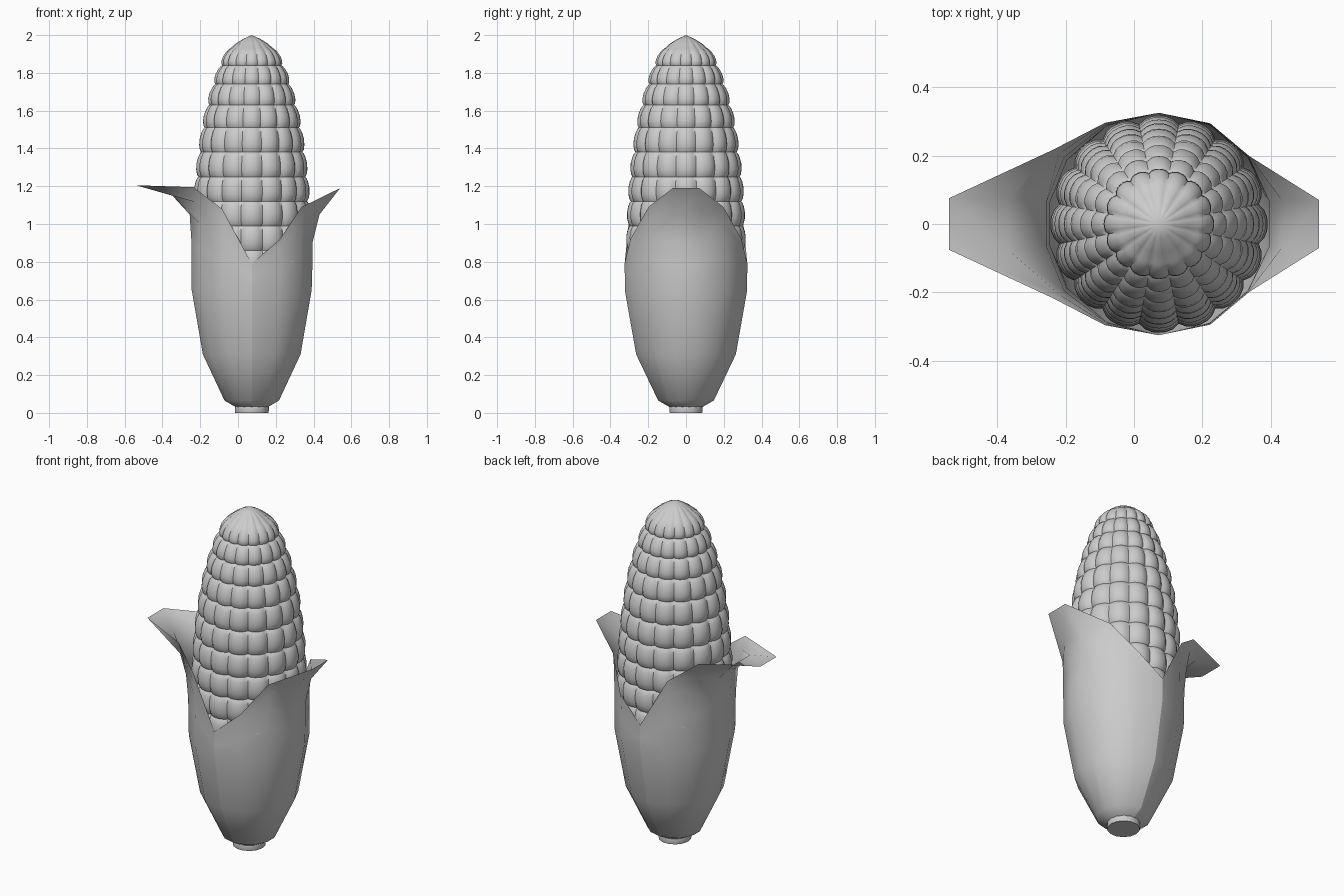
import bpy, math
from math import sin, cos, pi, radians

cube = bpy.data.objects.get("Cube")
if cube:
    bpy.data.objects.remove(cube, do_unlink=True)

CX = 0.073  # axis of the ear

grey = bpy.data.materials.new("plain grey")
grey.use_nodes = True
grey.diffuse_color = (0.6, 0.6, 0.6, 1)
grey.node_tree.nodes["Principled BSDF"].inputs["Base Color"].default_value = (0.6, 0.6, 0.6, 1)


def make(name, verts, faces, angle):
    mesh = bpy.data.meshes.new(name)
    mesh.from_pydata(verts, [], faces)
    mesh.materials.append(grey)
    obj = bpy.data.objects.new(name, mesh)
    bpy.context.collection.objects.link(obj)
    bpy.ops.object.select_all(action='DESELECT')
    obj.select_set(True)
    bpy.context.view_layer.objects.active = obj
    bpy.ops.object.mode_set(mode='EDIT')
    bpy.ops.mesh.select_all(action='SELECT')
    bpy.ops.mesh.normals_make_consistent(inside=False)
    bpy.ops.object.mode_set(mode='OBJECT')
    bpy.ops.object.shade_smooth_by_angle(angle=radians(angle))
    return obj


def grid_faces(rows, cols, closed):
    span = cols if closed else cols - 1
    return [(r * cols + c, r * cols + (c + 1) % cols,
             (r + 1) * cols + (c + 1) % cols, (r + 1) * cols + c)
            for r in range(rows - 1) for c in range(span)]


# Cob: rows of rounded kernels, each row between two grooves (height, radius)
grooves = [(0.6, 0.29), (0.73, 0.30), (0.86, 0.30), (0.99, 0.297), (1.12, 0.292),
           (1.25, 0.283), (1.38, 0.268), (1.51, 0.25), (1.63, 0.224),
           (1.74, 0.193), (1.84, 0.157), (1.93, 0.113)]
KERNELS, SEG = 16, 6
cols = KERNELS * SEG
profile = []
for (z0, r0), (z1, r1) in zip(grooves, grooves[1:]):
    for t in (0, 0.1, 0.3, 0.55, 0.8, 0.95):
        bulge = 0.018 * sin(pi * t) ** 0.6 if t else 0
        profile.append((z0 + (z1 - z0) * t, r0 + (r1 - r0) * t + bulge))
profile += [grooves[-1], (1.955, 0.085), (1.98, 0.045)]

verts = []
for z, r in profile:
    for c in range(cols):
        a = 2 * pi * c / cols - pi / 2
        u = abs((c % SEG) / SEG * 2 - 1)
        if c % SEG == 0:
            u = 1
        # kernels are centred on the front, so shift by half a kernel
        a += pi / KERNELS
        rr = r * (1 - 0.065 * u ** 2.5)
        verts.append((CX + rr * cos(a), rr * sin(a), z))
faces = grid_faces(len(profile), cols, True)
verts.append((CX, 0, 2.0))
last = (len(profile) - 1) * cols
faces += [(last + c, last + (c + 1) % cols, len(verts) - 1) for c in range(cols)]
faces.append(tuple(range(cols))[::-1])
make("cob", verts, faces, 50)

# Husk: two leaves that share the lower cup and open out at the tip
cup = [(0.03, 0.085), (0.065, 0.147), (0.31, 0.264), (0.65, 0.324)]


def husk_leaf(name, side, columns):
    """columns: (angle from the leaf axis, upper points as (z, radius, angle))."""
    full = [(-1, col) for col in reversed(columns)] + [(1, col) for col in columns]
    rows = []
    for z, r in cup:
        rows.append([(s * col[0], z, r) for s, col in full])
    for i in range(4):
        rows.append([(s * col[1][i][2], col[1][i][0], col[1][i][1]) for s, col in full])
    verts = [(CX + side * r * cos(radians(a)), r * sin(radians(a)), z)
             for row in rows for a, z, r in row]
    leaf = make(name, verts, grid_faces(len(rows), len(full), False), 50)
    # outside of the shell faces away from the axis
    p = leaf.data.polygons[len(full) * 2]
    if p.normal.x * (p.center.x - CX) + p.normal.y * p.center.y < 0:
        leaf.data.flip_normals()


def rise(angle, z_top, r_top):
    """Column climbing evenly from the cup to a point on the leaf edge."""
    return (angle, [(0.65 + (z_top - 0.65) * t, 0.324 + (r_top - 0.324) * t ** 3, angle)
                    for t in (0.4, 0.65, 0.85, 1)])


husk_leaf("right_husk_leaf", -1, [
    (11, [(0.9, 0.325, 11), (1.05, 0.335, 11), (1.17, 0.445, 10), (1.205, 0.618, 7)]),
    rise(35, 1.195, 0.378), rise(62, 1.08, 0.335), rise(90, 0.79, 0.325)])
husk_leaf("left_husk_leaf", 1, [
    (12, [(0.78, 0.328, 12), (0.9, 0.328, 12), (1.05, 0.365, 11), (1.19, 0.473, 8.5)]),
    rise(37, 1.09, 0.33), rise(63, 0.92, 0.33), rise(90, 0.79, 0.325)])

# Stalk: short stub with a closed base
SIDES = 14
stalk = [(0, 0.088), (0.01, 0.09), (0.035, 0.09), (0.06, 0.08)]
verts = [(CX + r * cos(2 * pi * c / SIDES), r * sin(2 * pi * c / SIDES), z)
         for z, r in stalk for c in range(SIDES)]
faces = grid_faces(len(stalk), SIDES, True)
faces += [tuple(range(SIDES))[::-1], tuple(range(3 * SIDES, 4 * SIDES))]
make("stalk", verts, faces, 40)
